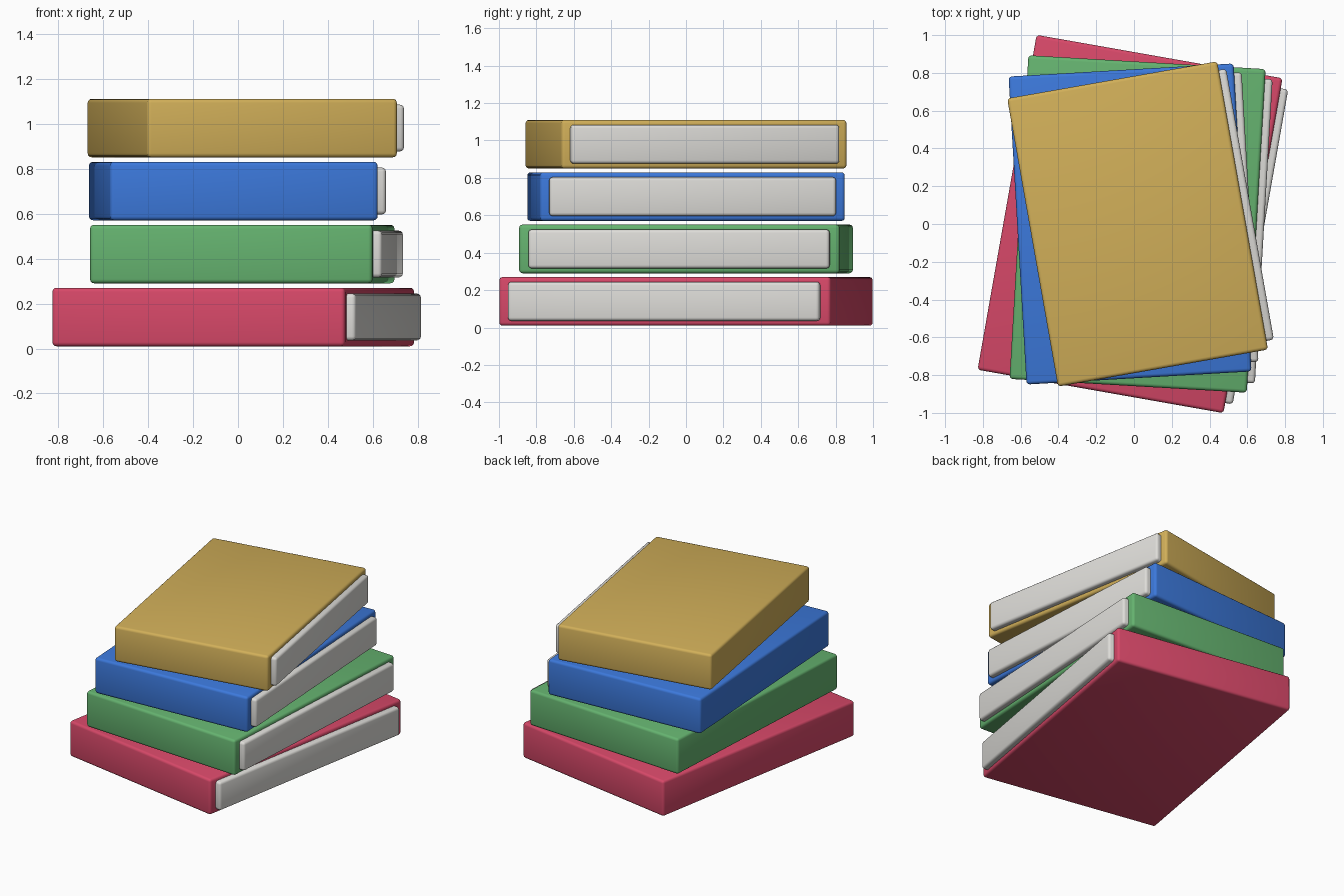
import bpy
from math import radians

if "Cube" in bpy.data.objects:
    bpy.data.objects.remove(bpy.data.objects["Cube"])


def material(name, color):
    mat = bpy.data.materials.new(name)
    mat.diffuse_color = (*color, 1)
    mat.use_nodes = True
    mat.node_tree.nodes["Principled BSDF"].inputs["Base Color"].default_value = mat.diffuse_color
    return mat


def rounded_box(name, size, loc, angle, mat, bevel):
    bpy.ops.mesh.primitive_cube_add(size=1, location=loc, rotation=(0, 0, angle))
    obj = bpy.context.object
    obj.name = name
    obj.scale = size
    bpy.ops.object.transform_apply(location=False, rotation=False, scale=True)
    mod = obj.modifiers.new("rounded_edges", 'BEVEL')
    mod.width = bevel
    mod.segments = 3
    bpy.ops.object.modifier_apply(modifier=mod.name)
    bpy.ops.object.shade_smooth_by_angle(angle=radians(35))
    obj.data.materials.append(mat)
    return obj


paper = material("paper", (0.73, 0.72, 0.69))

# name, width, length, centre x, turn in degrees, cover colour
books = [
    ("red", 1.322, 1.80, -0.021, -10.0, (0.68, 0.065, 0.14)),
    ("green", 1.258, 1.716, 0.019, -3.33, (0.13, 0.45, 0.16)),
    ("blue", 1.193, 1.633, -0.021, 3.33, (0.045, 0.19, 0.71)),
    ("yellow", 1.129, 1.549, 0.019, 10.0, (0.64, 0.43, 0.10)),
]
HEIGHT, PITCH, OVERHANG = 0.26, 0.28, 0.04

for i, (name, w, l, cx, deg, color) in enumerate(books):
    z = PITCH * (i + 0.5)
    angle = radians(deg)
    # Cover block
    cover = rounded_box(name + "_book_cover", (w, l, HEIGHT), (cx, 0, z), angle,
                        material(name + "_cover", color), 0.018)
    # Page block, standing slightly proud of the open side
    pw = 0.94 * w
    pages = rounded_box(name + "_book_pages", (pw, 0.94 * l, HEIGHT * 0.8),
                        (cx, 0, z), angle, paper, 0.018)
    shift = w / 2 + OVERHANG - pw / 2
    pages.location += pages.rotation_euler.to_matrix().col[0] * shift
